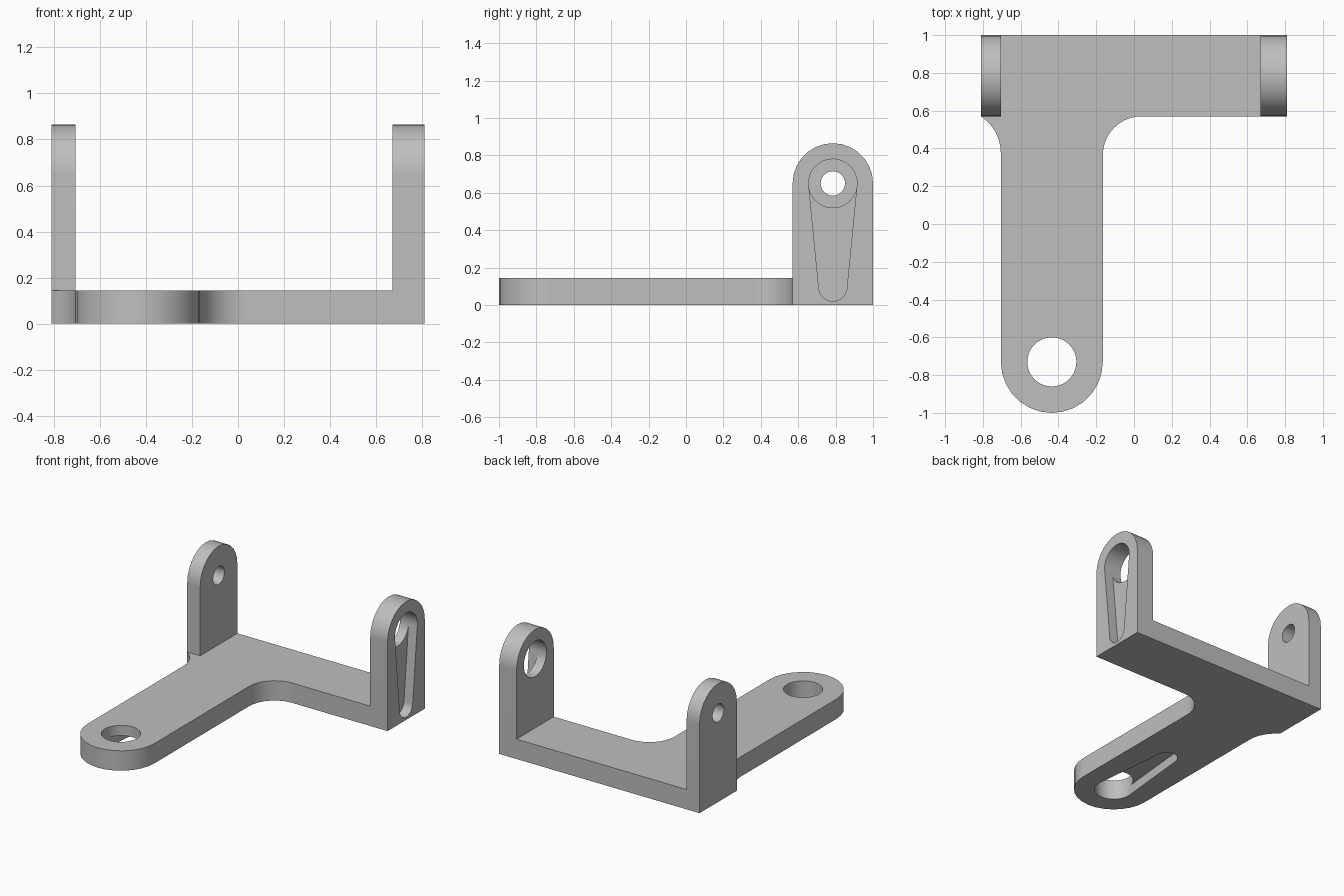
import bpy
import bmesh
from math import cos, sin, pi, acos, asin

cube = bpy.data.objects.get("Cube")
if cube:
    bpy.data.objects.remove(cube, do_unlink=True)

grey = bpy.data.materials.new("plain grey")
grey.use_nodes = True
COLOUR = (0.52, 0.52, 0.52, 1)
grey.diffuse_color = COLOUR
grey.node_tree.nodes["Principled BSDF"].inputs["Base Color"].default_value = COLOUR

# Main dimensions
THICK = 0.145
SIDE, BACK, BAR_FRONT = 0.81, 1.0, 0.57
ARM_X, ARM_R, ARM_Y = -0.435, 0.27, -0.73
LUG_Y, LUG_Z, LUG_R = 0.785, 0.65, 0.215
HOLE_R, PIN_R = 0.13, 0.065
SLOT_R, SLOT_LEN, SLOT_DEPTH = 0.075, 0.555, 0.07


def arc(cx, cy, r, start, end, steps=12):
    return [(cx + r * cos(start + (end - start) * i / steps),
             cy + r * sin(start + (end - start) * i / steps))
            for i in range(steps + 1)]


def circle(cx, cy, r):
    return arc(cx, cy, r, 0, 2 * pi, 40)[:-1]


def horn(cx, cy, heading):
    """Tapered slot: a large round end tangent to a smaller one."""
    big = HOLE_R - 0.001
    phi = acos((big - SLOT_R) / SLOT_LEN)
    tip = (cx + SLOT_LEN * cos(heading), cy + SLOT_LEN * sin(heading))
    return (arc(*tip, SLOT_R, heading - phi, heading + phi, 16)
            + arc(cx, cy, big, heading + phi, heading + 2 * pi - phi, 24))


def prism(name, outline, axis, low, high):
    """Extrude a counter-clockwise outline along z, or a y-z outline along x."""
    def place(p, t):
        return (p[0], p[1], t) if axis == "z" else (t, p[0], p[1])
    bm = bmesh.new()
    a = [bm.verts.new(place(p, low)) for p in outline]
    b = [bm.verts.new(place(p, high)) for p in outline]
    bm.faces.new(a[::-1])
    bm.faces.new(b)
    for i in range(len(a)):
        j = (i + 1) % len(a)
        bm.faces.new((a[i], a[j], b[j], b[i]))
    mesh = bpy.data.meshes.new(name)
    bm.to_mesh(mesh)
    bm.free()
    mesh.materials.append(grey)
    obj = bpy.data.objects.new(name, mesh)
    bpy.context.collection.objects.link(obj)
    return obj


def combine(target, tool, operation):
    mod = target.modifiers.new(operation, "BOOLEAN")
    mod.operation = operation
    mod.solver = "EXACT"
    mod.object = tool
    bpy.context.view_layer.objects.active = target
    bpy.ops.object.modifier_apply(modifier=mod.name)
    bpy.data.objects.remove(tool, do_unlink=True)


# Base plate: crossbar, round-ended arm and the two blended corners
fillet = 0.205
flare = 0.233
right_x, left_x = ARM_X + ARM_R, ARM_X - ARM_R
flare_angle = acos((flare - (left_x + SIDE)) / flare)
root_y = BAR_FRONT - flare * sin(flare_angle)
outline = [(SIDE, BACK), (-SIDE, BACK)]
outline += arc(left_x - flare, root_y, flare, flare_angle, 0, 6)
outline += arc(ARM_X, ARM_Y, ARM_R, pi, 2 * pi, 14)
outline += arc(right_x + fillet, BAR_FRONT - fillet, fillet, pi, pi / 2, 10)
outline += [(SIDE, BAR_FRONT)]
bracket = prism("bracket", outline, "z", 0, THICK)

# Upright lugs with round tops
lug = [(LUG_Y - LUG_R, 0), (LUG_Y + LUG_R, 0)] + arc(LUG_Y, LUG_Z, LUG_R, 0, pi, 14)
for name, low, high in (("right_lug", -SIDE, -0.705), ("left_lug", 0.67, SIDE)):
    combine(bracket, prism(name, lug, "x", low, high), "UNION")

# Through holes, then tapered pockets leading out of the large holes
cutters = [
    ("pin_hole", circle(LUG_Y, LUG_Z, PIN_R), "x", -1, -0.5),
    ("lug_hole", circle(LUG_Y, LUG_Z, HOLE_R), "x", 0.5, 1),
    ("arm_hole", circle(ARM_X, ARM_Y, HOLE_R), "z", -0.1, 0.3),
    ("lug_slot", horn(LUG_Y, LUG_Z, -pi / 2), "x", SIDE - SLOT_DEPTH, 1),
    ("arm_slot", horn(ARM_X, ARM_Y, pi / 2), "z", -0.1, SLOT_DEPTH),
]
for spec in cutters:
    combine(bracket, prism(*spec), "DIFFERENCE")

# Smooth the rounds while keeping flats and corners crisp
bpy.ops.object.select_all(action="DESELECT")
bracket.select_set(True)
bpy.context.view_layer.objects.active = bracket
bpy.ops.object.shade_smooth_by_angle(angle=pi / 6)
weighted = bracket.modifiers.new("flat sides", "WEIGHTED_NORMAL")
weighted.keep_sharp = True
